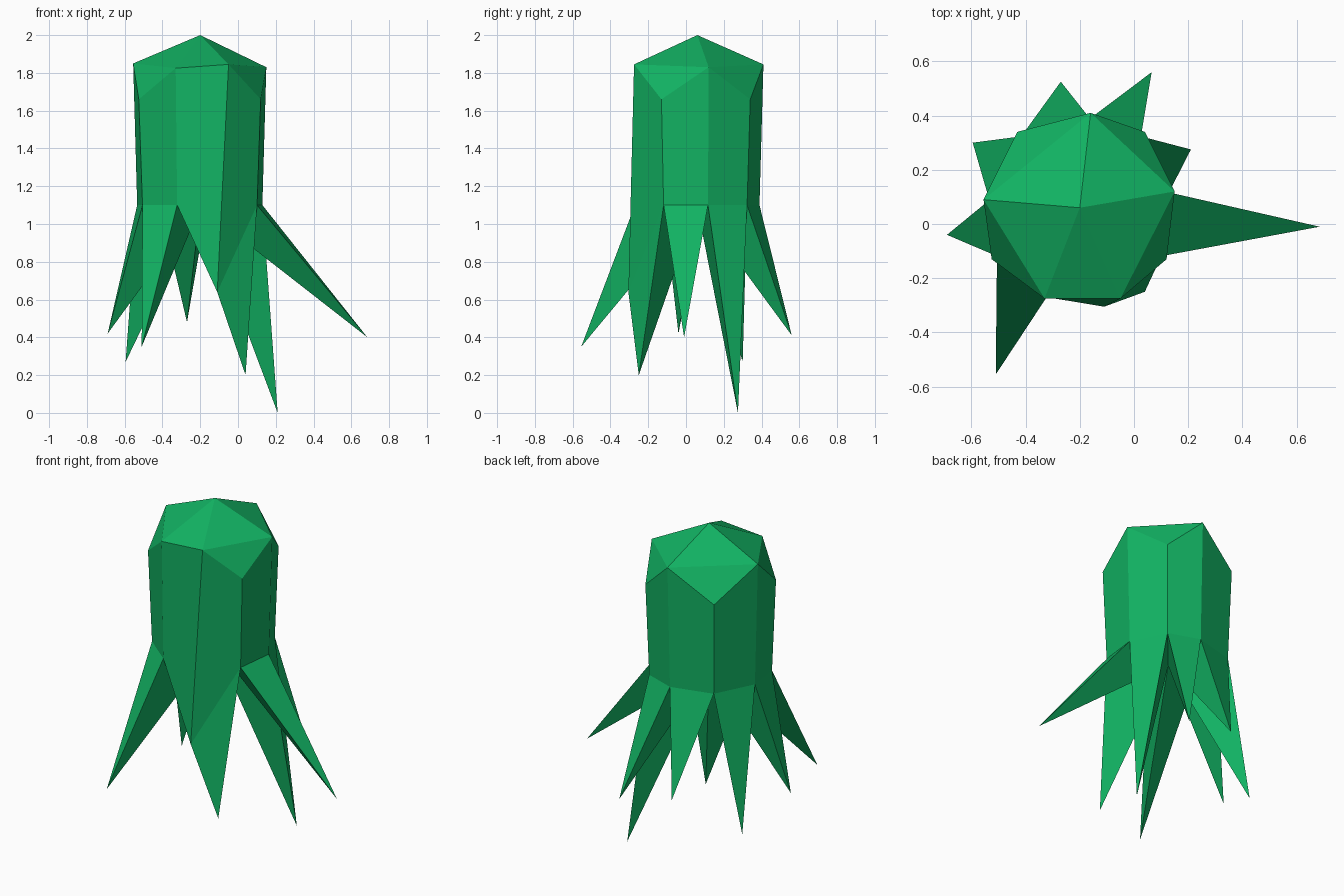
import bpy
from mathutils import Vector

default_cube = bpy.data.objects.get("Cube")
if default_cube:
    bpy.data.objects.remove(default_cube, do_unlink=True)

green = bpy.data.materials.new("leaf_green")
green.use_nodes = True
colour = (0.006, 0.45, 0.125, 1.0)
green.diffuse_color = colour
for node in green.node_tree.nodes:
    if node.type == "BSDF_PRINCIPLED":
        node.inputs["Base Color"].default_value = colour


def add_part(name, points, faces):
    """Make one flat-shaded object from corner points."""
    mesh = bpy.data.meshes.new(name)
    mesh.from_pydata([tuple(p) for p in points], [], faces)
    mesh.materials.append(green)
    part = bpy.data.objects.new(name, mesh)
    bpy.context.collection.objects.link(part)
    return part


apex = Vector((-0.2, 0.06, 2.0))
core = Vector((-0.2, 0.06, 1.09))

# Irregular rim of the crown, counterclockwise from the -x side
rim = [Vector(p) for p in (
    (-0.555, 0.09, 1.85), (-0.525, -0.13, 1.66), (-0.33, -0.275, 1.825),
    (-0.05, -0.275, 1.845), (0.12, -0.13, 1.66), (0.15, 0.12, 1.83),
    (0.04, 0.34, 1.66), (-0.16, 0.41, 1.845), (-0.43, 0.34, 1.66))]
count = len(rim)

# Lower edge of the trunk: the rim drawn slightly inward
hem = [Vector((core.x + (p.x - core.x) * 0.94,
               core.y + (p.y - core.y) * 0.94, 1.1)) for p in rim]
hem[2].y = -0.27
hanging = 3  # one front corner hangs lower than the others
hem[hanging] = Vector((-0.11, -0.305, 0.64))

# Crown: five facets around the apex, with small triangles below four of them
high = [0, 2, 3, 5, 7]
crown_faces = []
for k, a in enumerate(high):
    b = high[(k + 1) % len(high)]
    crown_faces.append((count, a, b))
    if (b - a) % count == 2:
        crown_faces.append((a, a + 1, b))
add_part("crown", rim + [apex], crown_faces)

# Trunk: one panel for each rim edge, plus the underside beside the low corner
trunk_faces = []
for i in range(count):
    j = (i + 1) % count
    trunk_faces.append((count + i, count + j, j, i))
trunk_faces.append((2 * count, count + hanging, count + hanging - 1))
add_part("trunk", rim + hem + [core], trunk_faces)

# Spikes: three-sided roots reaching from the hem and the core to a tip
tips = {
    0: (-0.69, -0.04, 0.42), 1: (-0.51, -0.555, 0.35),
    3: (0.04, -0.25, 0.2), 4: (0.685, -0.01, 0.4),
    5: (0.21, 0.275, 0.0), 6: (0.065, 0.56, 0.41),
    7: (-0.27, 0.525, 0.48), 8: (-0.595, 0.3, 0.27),
}
for i, tip in tips.items():
    corners = [hem[i], hem[(i + 1) % count], Vector(tip), core]
    add_part(f"root_spike_{i + 1}", corners,
             [(0, 2, 1), (1, 2, 3), (2, 0, 3)])
